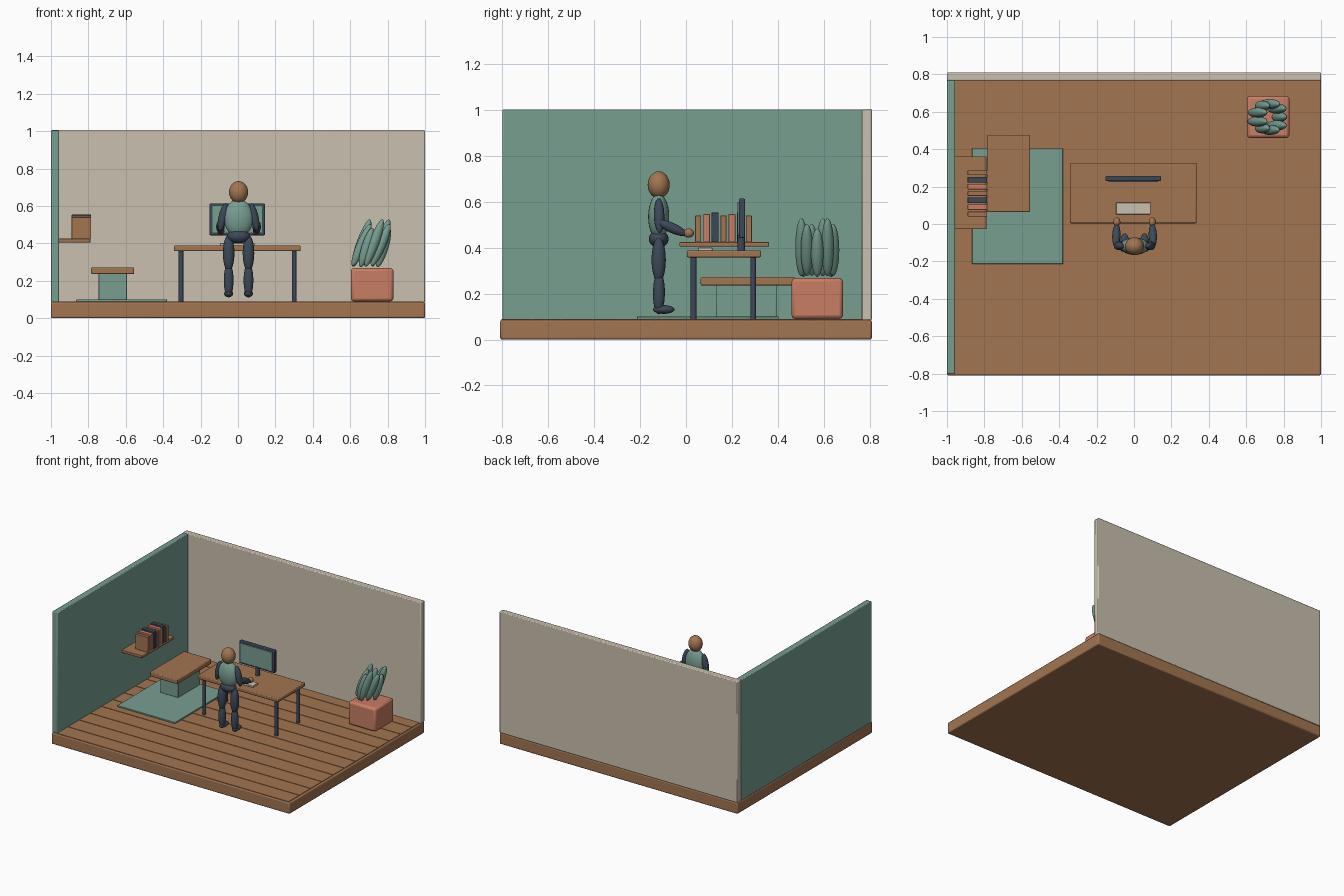
import bpy
import math
from mathutils import Vector

if "Cube" in bpy.data.objects:
    bpy.data.objects.remove(bpy.data.objects["Cube"], do_unlink=True)


def material(name, rgb):
    m = bpy.data.materials.new(name)
    m.use_nodes = True
    m.diffuse_color = (*rgb, 1)
    m.node_tree.nodes["Principled BSDF"].inputs["Base Color"].default_value = (*rgb, 1)
    return m


wood = material("warm wood", (0.36, 0.178, 0.083))
green = material("sage green", (0.185, 0.342, 0.279))
cream = material("cream", (0.59, 0.53, 0.43))
clay = material("terracotta", (0.58, 0.205, 0.127))
navy = material("dark navy", (0.046, 0.066, 0.098))


def finish(name, mat):
    ob = bpy.context.object
    ob.name = name
    ob.data.materials.append(mat)
    return ob


def box(name, x, y, z, mat, bevel=0.004):
    """Bevelled box from three (low, high) ranges."""
    spans = (x, y, z)
    bpy.ops.mesh.primitive_cube_add(size=1, location=[(a + b) / 2 for a, b in spans])
    ob = finish(name, mat)
    ob.scale = [b - a for a, b in spans]
    bpy.ops.object.transform_apply(location=False, rotation=False, scale=True)
    if bevel:
        mod = ob.modifiers.new("soft edges", "BEVEL")
        mod.width = bevel
        mod.segments = 2
        bpy.ops.object.shade_smooth_by_angle(angle=math.radians(35))
    return ob


def ellipsoid(name, centre, radii, mat, rotation=(0, 0, 0)):
    bpy.ops.mesh.primitive_uv_sphere_add(segments=24, ring_count=14, radius=1,
                                         location=centre, rotation=rotation)
    ob = finish(name, mat)
    ob.scale = radii
    bpy.ops.object.shade_smooth()
    return ob


def limb(name, start, end, radius, mat):
    """Ellipsoid stretched between two points."""
    a, b = Vector(start), Vector(end)
    turn = (b - a).to_track_quat("Z", "Y").to_euler()
    return ellipsoid(name, (a + b) / 2, (radius, radius, (b - a).length / 2), mat, turn)


def post(name, x, y, low, high, radius, mat):
    bpy.ops.mesh.primitive_cylinder_add(vertices=20, radius=radius, depth=high - low,
                                        location=(x, y, (low + high) / 2))
    ob = finish(name, mat)
    bpy.ops.object.shade_smooth_by_angle(angle=math.radians(35))
    return ob


# Room shell and floor planks
box("floor_base", (-1, 1), (-0.81, 0.81), (0, 0.086), wood, 0.008)
PITCH = 0.135
for i in range(12):
    low = -0.81 + i * PITCH
    box(f"floor_plank_{i + 1}", (-0.96, 0.987),
        (max(low + 0.0025, -0.803), min(low + PITCH - 0.0025, 0.8)),
        (0.08, 0.09), wood, 0)
box("left_wall", (-1, -0.956), (-0.8, 0.768), (0.084, 1.003), green, 0.006)
box("back_wall", (-1, 1), (0.766, 0.81), (0.084, 1.005), cream, 0.006)

# Rug and bench
box("rug", (-0.865, -0.38), (-0.213, 0.404), (0.089, 0.1), green, 0.002)
box("bench_base", (-0.745, -0.593), (0.13, 0.395), (0.098, 0.24), green)
box("bench_top", (-0.785, -0.555), (0.064, 0.476), (0.236, 0.272), wood, 0.006)

# Wall shelf with a repeating row of books
box("shelf", (-0.958, -0.788), (-0.028, 0.362), (0.405, 0.426), wood)
book_kinds = [(wood, 0.026, 0.115), (clay, 0.029, 0.122), (navy, 0.031, 0.128)]
for i in range(7):
    mat, thick, height = book_kinds[i % 3]
    y = 0.053 + 0.0368 * i
    box(f"book_{i + 1}", (-0.889, -0.785), (y - thick / 2, y + thick / 2),
        (0.425, 0.425 + height), mat, 0.002)

# Desk
box("desk_top", (-0.343, 0.335), (0.004, 0.327), (0.358, 0.388), wood, 0.006)
for x in (-0.305, 0.3):
    for y in (0.033, 0.293):
        post("desk_leg", x, y, 0.089, 0.362, 0.0125, navy)

# Monitor and keyboard
box("monitor_case", (-0.152, 0.144), (0.23, 0.257), (0.443, 0.614), navy, 0.005)
box("monitor_screen", (-0.137, 0.129), (0.224, 0.232), (0.457, 0.6), green, 0.002)
post("monitor_stand", -0.004, 0.241, 0.386, 0.455, 0.016, navy)
box("keyboard", (-0.096, 0.089), (0.052, 0.115), (0.387, 0.401), cream, 0.003)

# Planter with a ring of leaning leaves
PX, PY = 0.717, 0.572
box("planter", (PX - 0.114, PX + 0.114), (PY - 0.112, PY + 0.112), (0.09, 0.268), clay, 0.016)
for i in range(9):
    a = math.tau * i / 9
    half = 0.122 + 0.012 * ((i * 2) % 3 - 1)
    ellipsoid(f"leaf_{i + 1}",
              (PX + 0.06 * math.cos(a), PY + 0.07 * math.sin(a), 0.268 + half),
              (0.027, 0.027, half), green, (0, math.radians(20 + 3 * (i % 3 - 1)), 0))

# Standing figure
CX, CY = 0.003, -0.119
ellipsoid("head", (CX, CY, 0.674), (0.051, 0.048, 0.059), wood)
ellipsoid("torso", (CX, CY, 0.535), (0.079, 0.046, 0.1), green)
ellipsoid("hips", (CX, CY, 0.438), (0.062, 0.043, 0.038), navy)
for side, s in (("left", 1), ("right", -1)):
    x = CX + s * 0.053
    limb(f"{side}_thigh", (x, CY, 0.445), (x, CY, 0.25), 0.031, navy)
    limb(f"{side}_shin", (x, CY + 0.002, 0.295), (x, CY, 0.11), 0.026, navy)
    ellipsoid(f"{side}_foot", (x, CY + 0.022, 0.131), (0.024, 0.047, 0.019), navy)
    limb(f"{side}_upper_arm", (CX + s * 0.068, CY, 0.615),
         (CX + s * 0.1, CY + 0.004, 0.465), 0.023, navy)
    limb(f"{side}_forearm", (CX + s * 0.1, CY - 0.008, 0.517),
         (CX + s * 0.095, 0.004, 0.457), 0.022, navy)
    ellipsoid(f"{side}_hand", (CX + s * 0.095, 0.011, 0.464), (0.019, 0.024, 0.02), wood)
